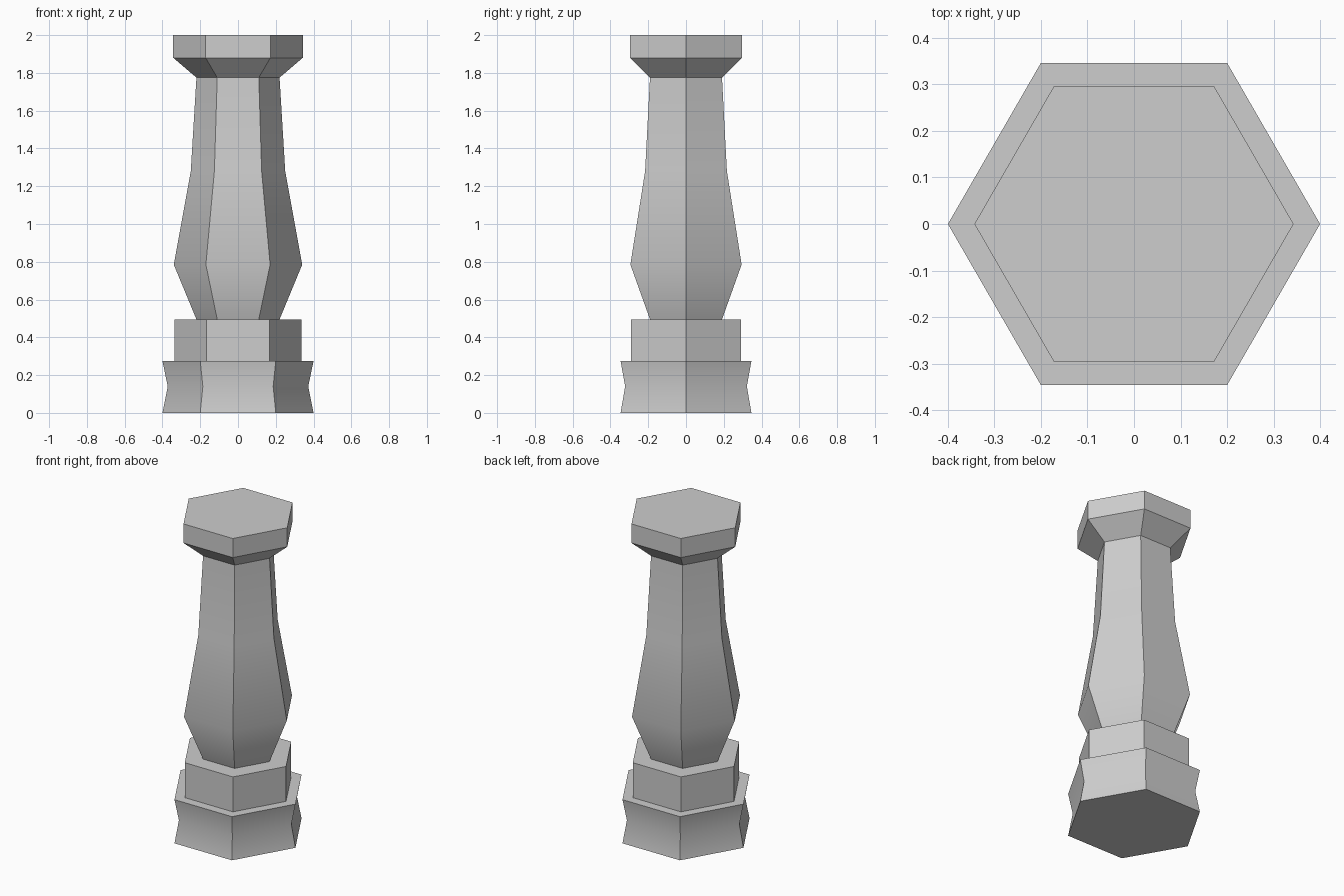
import bpy
import bmesh
from math import cos, sin, tau, radians

SIDES = 6

default = bpy.data.objects.get("Cube")
if default:
    bpy.data.objects.remove(default, do_unlink=True)

stone = bpy.data.materials.new("grey_stone")
stone.use_nodes = True
colour = (0.61, 0.61, 0.61, 1)
stone.diffuse_color = colour
stone.node_tree.nodes["Principled BSDF"].inputs["Base Color"].default_value = colour


def hex_part(name, profile):
    """Stack six-sided rings from (radius, height) pairs and cap both ends."""
    bm = bmesh.new()
    rings = [[bm.verts.new((r * cos(tau * i / SIDES), r * sin(tau * i / SIDES), z))
              for i in range(SIDES)] for r, z in profile]
    for low, high in zip(rings, rings[1:]):
        for i in range(SIDES):
            j = (i + 1) % SIDES
            bm.faces.new((low[i], low[j], high[j], high[i]))
    bm.faces.new(rings[0][::-1])
    bm.faces.new(rings[-1])
    mesh = bpy.data.meshes.new(name)
    bm.to_mesh(mesh)
    bm.free()
    mesh.materials.append(stone)
    obj = bpy.data.objects.new(name, mesh)
    bpy.context.collection.objects.link(obj)
    # Soften the gentle bends, keep the corners crisp
    bpy.ops.object.select_all(action="DESELECT")
    obj.select_set(True)
    bpy.context.view_layer.objects.active = obj
    bpy.ops.object.shade_smooth_by_angle(angle=radians(35))
    return obj


# Waisted foot, plain block, swelling shaft and flared cap
hex_part("plinth", [(0.4, 0), (0.372, 0.14), (0.4, 0.275)])
hex_part("block", [(0.335, 0.275), (0.335, 0.495)])
hex_part("shaft", [(0.22, 0.495), (0.34, 0.785), (0.25, 1.28), (0.22, 1.775)])
hex_part("cap", [(0.22, 1.775), (0.343, 1.88), (0.343, 2)])
